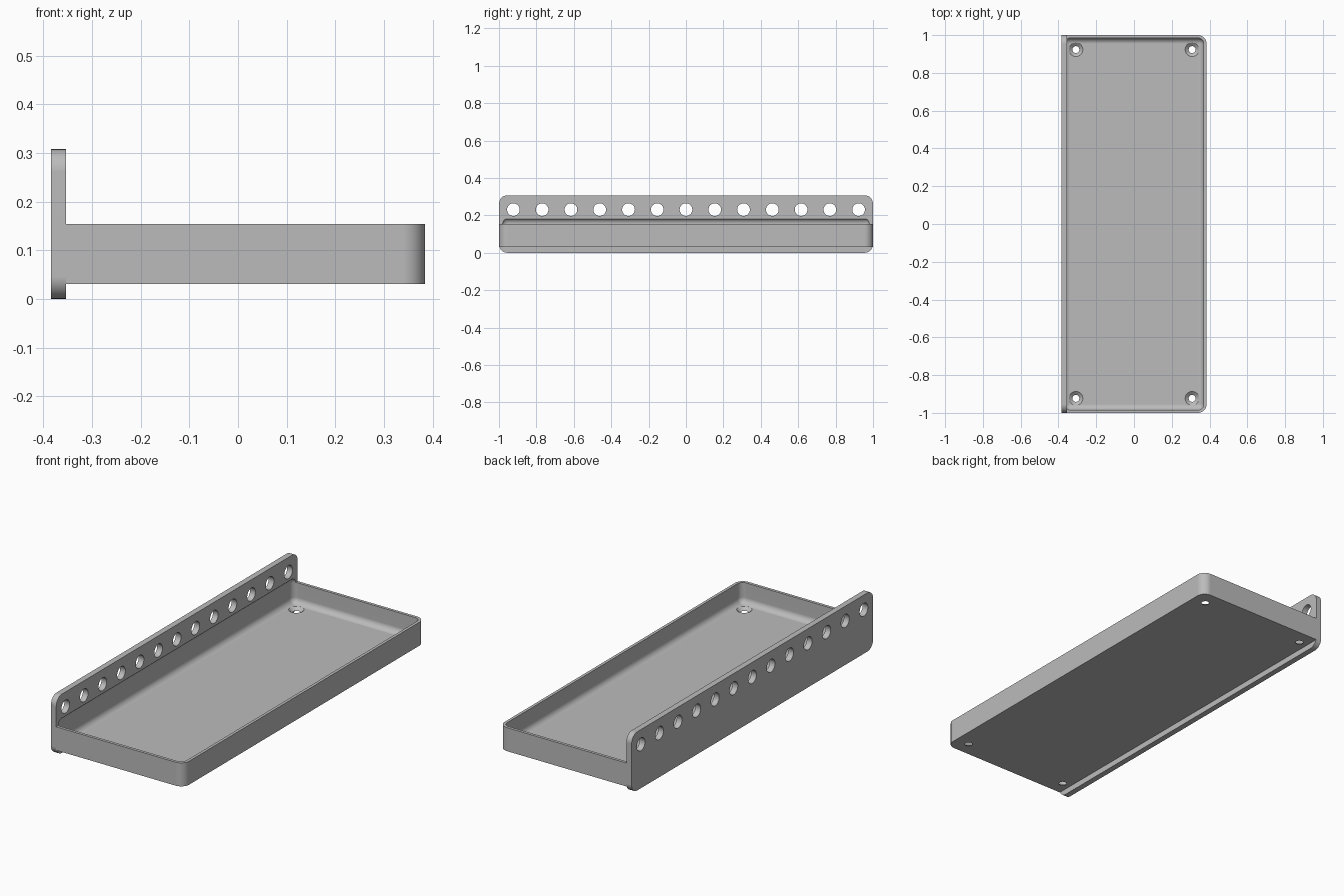
import bpy, bmesh, math
from mathutils import Matrix, Vector

cube = bpy.data.objects.get("Cube")
if cube:
    bpy.data.objects.remove(cube, do_unlink=True)

S = 2 / 130  # one millimetre of the part

grey = bpy.data.materials.new("mid_grey")
grey.use_nodes = True
COLOUR = (0.5, 0.5, 0.5, 1)
grey.diffuse_color = COLOUR
grey.node_tree.nodes["Principled BSDF"].inputs["Base Color"].default_value = COLOUR


def finish(name, bm, helper=False):
    bmesh.ops.scale(bm, vec=(S, S, S), verts=bm.verts)
    bmesh.ops.recalc_face_normals(bm, faces=bm.faces)
    me = bpy.data.meshes.new(name)
    bm.to_mesh(me)
    bm.free()
    me.materials.append(grey)
    ob = bpy.data.objects.new(name, me)
    bpy.context.collection.objects.link(ob)
    if helper:
        ob.hide_render = True
        ob.display_type = 'WIRE'
    return ob


def rounded_box(name, lo, hi, radius, pick, helper=False):
    """Box between two corners, with the edges chosen by pick(direction, middle) rounded."""
    lo, hi = Vector(lo), Vector(hi)
    bm = bmesh.new()
    bmesh.ops.create_cube(bm, size=1)
    for v in bm.verts:
        v.co = Vector([(lo[i] + hi[i]) / 2 + v.co[i] * (hi[i] - lo[i]) for i in range(3)])
    edges = []
    for e in bm.edges:
        a, b = (v.co for v in e.verts)
        if pick((b - a).normalized(), (a + b) / 2):
            edges.append(e)
    bmesh.ops.bevel(bm, geom=edges, offset=radius, segments=8, profile=0.5, affect='EDGES')
    return finish(name, bm, helper)


# Upright plate and tray body
plate = rounded_box("perforated_plate", (-25, -65, 0), (-23, 65, 20), 3,
                    lambda d, m: abs(d.x) > 0.9)
tray = rounded_box("tray", (-23, -65, 2), (25, 65, 10), 3,
                   lambda d, m: abs(d.z) > 0.9 and m.x > 0)

# Cavity with every edge rounded, biting slightly into the plate
cavity = rounded_box("cavity_cutter", (-24, -64, 3), (24, 64, 12.1), 2,
                     lambda d, m: True, helper=True)

# Row of holes through the plate
bm = bmesh.new()
for i in range(-6, 7):
    bmesh.ops.create_cone(
        bm, cap_ends=True, segments=32, radius1=2.2, radius2=2.2, depth=6,
        matrix=Matrix.Translation((-24, i * 10, 15)) @ Matrix.Rotation(math.pi / 2, 4, 'Y'))
hole_row = finish("hole_row_cutter", bm, helper=True)

# Countersunk screw holes in the tray corners
bm = bmesh.new()
profile = [(1.2, 1), (1.2, 2), (2.4, 3), (2.4, 4)]
for x in (-20, 20):
    for y in (-60, 60):
        rings = []
        for r, z in profile:
            rings.append([bm.verts.new((x + r * math.cos(math.tau * k / 32),
                                        y + r * math.sin(math.tau * k / 32), z))
                          for k in range(32)])
        for a, b in zip(rings, rings[1:]):
            for k in range(32):
                n = (k + 1) % 32
                bm.faces.new((a[k], a[n], b[n], b[k]))
        bm.faces.new(rings[0][::-1])
        bm.faces.new(rings[-1])
screws = finish("screw_hole_cutter", bm, helper=True)


def cut_and_shade(ob, cutters):
    bpy.ops.object.select_all(action='DESELECT')
    bpy.context.view_layer.objects.active = ob
    ob.select_set(True)
    for c in cutters:
        mod = ob.modifiers.new(c.name, 'BOOLEAN')
        mod.operation = 'DIFFERENCE'
        mod.solver = 'EXACT'
        mod.object = c
        bpy.ops.object.modifier_apply(modifier=mod.name)
    bpy.ops.object.shade_smooth_by_angle(angle=math.radians(30))
    weighted = ob.modifiers.new("clean_normals", 'WEIGHTED_NORMAL')
    weighted.keep_sharp = True


cut_and_shade(plate, [cavity, hole_row])
cut_and_shade(tray, [cavity, screws])
for cutter in (cavity, hole_row, screws):
    bpy.data.objects.remove(cutter, do_unlink=True)
